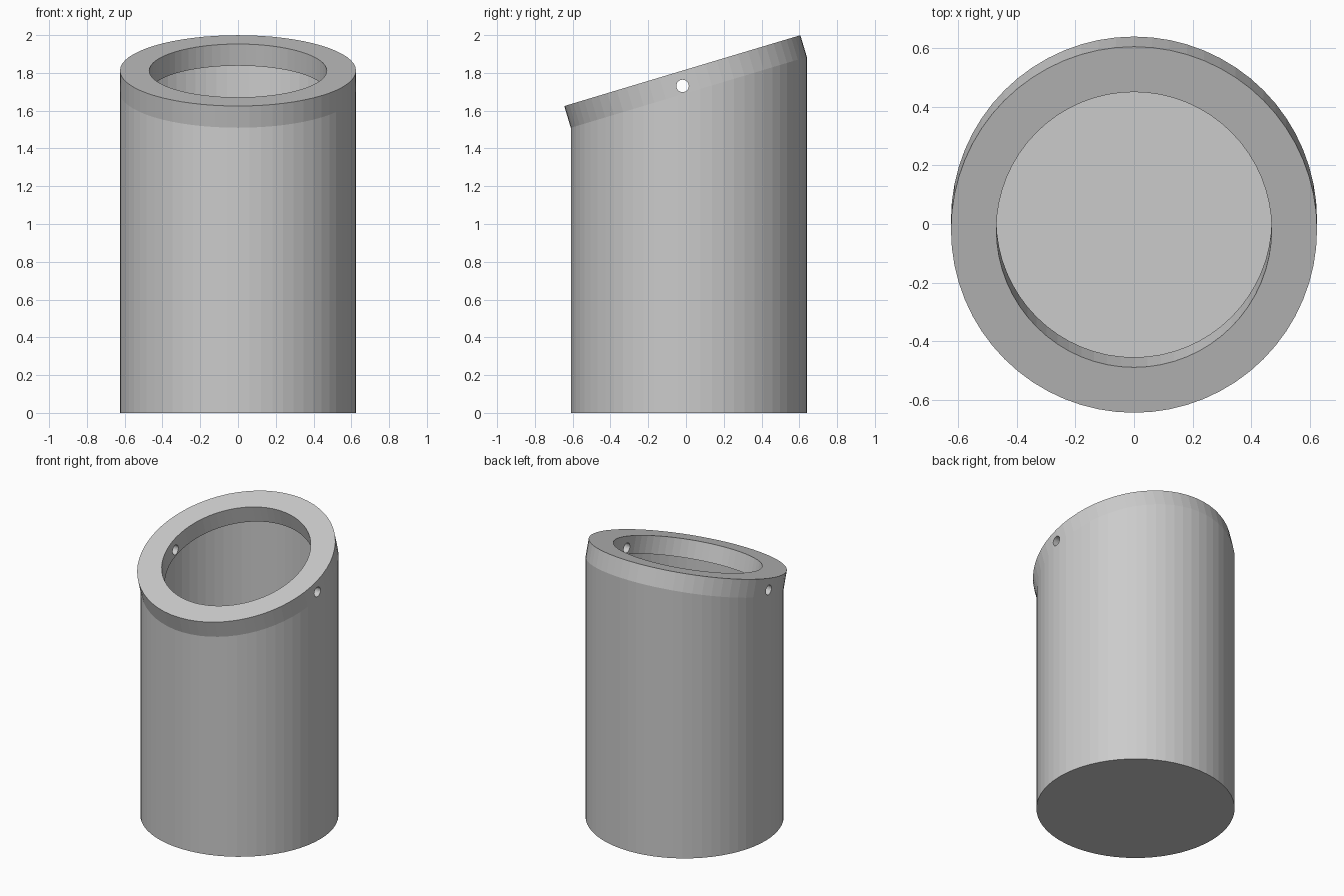
import bpy, bmesh, math
from mathutils import Vector

if "Cube" in bpy.data.objects:
    bpy.data.objects.remove(bpy.data.objects["Cube"])

SIDES = 64
RADIUS, BORE, WALL = 0.625, 0.47, 0.04
CENTRE_Y, SEAT_Z, SLOPE = 0.015, 1.697, 0.3
NORMAL = Vector((0, -SLOPE, 1)).normalized()
RIM_HEIGHT = 0.12

grey = bpy.data.materials.new("plain grey")
grey.use_nodes = True
colour = (0.6, 0.6, 0.6, 1)
grey.diffuse_color = colour
grey.node_tree.nodes["Principled BSDF"].inputs["Base Color"].default_value = colour


def ring(bm, radius, z, slope=0.0, lift=0.0):
    """Circle of vertices around the axis, slanted and lifted along the slant."""
    verts = []
    for i in range(SIDES):
        a = math.tau * i / SIDES
        y = radius * math.sin(a)
        p = Vector((radius * math.cos(a), CENTRE_Y + y, z + slope * y))
        verts.append(bm.verts.new(p + NORMAL * lift))
    return verts


def bridge(bm, lower, upper):
    for i in range(SIDES):
        j = (i + 1) % SIDES
        bm.faces.new((lower[i], lower[j], upper[j], upper[i]))


def finish(bm, name):
    bmesh.ops.recalc_face_normals(bm, faces=bm.faces)
    mesh = bpy.data.meshes.new(name)
    bm.to_mesh(mesh)
    bm.free()
    mesh.materials.append(grey)
    obj = bpy.data.objects.new(name, mesh)
    bpy.context.collection.objects.link(obj)
    return obj


# Hollow cup with a slanted top edge
bm = bmesh.new()
loops = [ring(bm, RADIUS, 0),
         ring(bm, RADIUS, SEAT_Z, SLOPE),
         ring(bm, RADIUS - WALL, SEAT_Z, SLOPE),
         ring(bm, RADIUS - WALL, WALL)]
for lower, upper in zip(loops, loops[1:]):
    bridge(bm, lower, upper)
bm.faces.new(loops[0])
bm.faces.new(loops[-1])
finish(bm, "cup_body")

# Thick rim raised square to the slanted edge
bm = bmesh.new()
loops = [ring(bm, r, SEAT_Z, SLOPE, lift) for r, lift in
         ((RADIUS, 0), (RADIUS, RIM_HEIGHT), (BORE, RIM_HEIGHT), (BORE, 0))]
for k in range(4):
    bridge(bm, loops[k], loops[(k + 1) % 4])
rim = finish(bm, "slanted_rim")

# Pin hole through both sides of the rim
bpy.ops.mesh.primitive_cylinder_add(vertices=24, radius=0.033, depth=2,
                                    location=(0, -0.018, 1.731),
                                    rotation=(0, math.pi / 2, 0))
cutter = bpy.context.object
cutter.name = "pin_hole_cutter"
cutter.hide_render = True
cutter.data.materials.append(grey)
cut = rim.modifiers.new("pin hole", 'BOOLEAN')
cut.operation = 'DIFFERENCE'
cut.solver = 'EXACT'
cut.object = cutter
bpy.context.view_layer.objects.active = rim
bpy.ops.object.modifier_apply(modifier=cut.name)
bpy.data.objects.remove(cutter)
